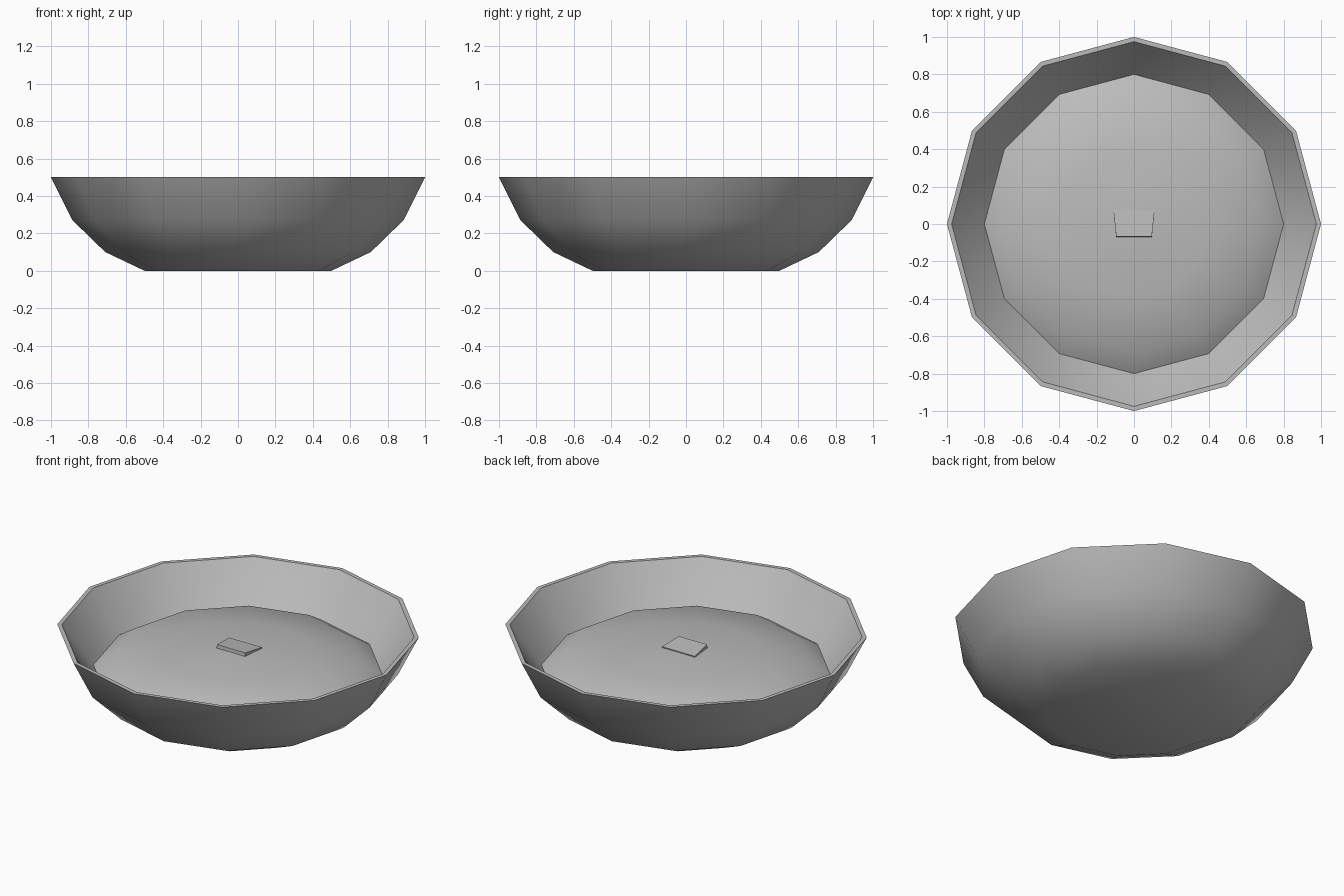
import bpy, bmesh, math

if "Cube" in bpy.data.objects:
    bpy.data.objects.remove(bpy.data.objects["Cube"])

SIDES = 12

grey = bpy.data.materials.new("plain grey")
grey.diffuse_color = (0.5, 0.5, 0.5, 1)
grey.use_nodes = True
grey.node_tree.nodes["Principled BSDF"].inputs["Base Color"].default_value = grey.diffuse_color


def finish(name, bm, angle):
    bmesh.ops.recalc_face_normals(bm, faces=bm.faces)
    mesh = bpy.data.meshes.new(name)
    bm.to_mesh(mesh)
    bm.free()
    mesh.materials.append(grey)
    obj = bpy.data.objects.new(name, mesh)
    bpy.context.collection.objects.link(obj)
    bpy.ops.object.select_all(action='DESELECT')
    obj.select_set(True)
    bpy.context.view_layer.objects.active = obj
    bpy.ops.object.shade_smooth_by_angle(angle=math.radians(angle))
    return obj


def lathe(name, profile, angle):
    """Stack twelve-sided rings along a (radius, height) profile, capped at both ends."""
    bm = bmesh.new()
    rings = []
    for r, z in profile:
        rings.append([bm.verts.new((r * math.cos(2 * math.pi * i / SIDES),
                                    r * math.sin(2 * math.pi * i / SIDES), z))
                      for i in range(SIDES)])
    for a, b in zip(rings, rings[1:]):
        for i in range(SIDES):
            j = (i + 1) % SIDES
            bm.faces.new((a[i], a[j], b[j], b[i]))
    bm.faces.new(rings[0])
    bm.faces.new(rings[-1])
    return finish(name, bm, angle)


# Bowl: outer wall, thin rim, inner wall and floor
lathe("bowl", [(0.50, 0), (0.71, 0.10), (0.885, 0.27), (1.0, 0.50),
               (0.975, 0.50), (0.80, 0.26), (0.66, 0.12), (0.48, 0.03)], 38)

# Domed contents filling the bowl
lathe("contents", [(0.50, 0.06), (0.66, 0.14), (0.80, 0.262), (0.685, 0.335),
                   (0.40, 0.375), (0.15, 0.395), (0.05, 0.398)], 40)

# Small chunk poking out of the middle of the contents
bm = bmesh.new()
bmesh.ops.create_cube(bm, size=1)
for v in bm.verts:
    v.co.x *= 0.22 if v.co.y > 0 else 0.19
    v.co.y *= 0.14
    v.co.z *= 0.05
chunk = finish("centre_chunk", bm, 30)
chunk.location = (0, 0, 0.385)
chunk.rotation_euler = (math.radians(-6), 0, 0)
